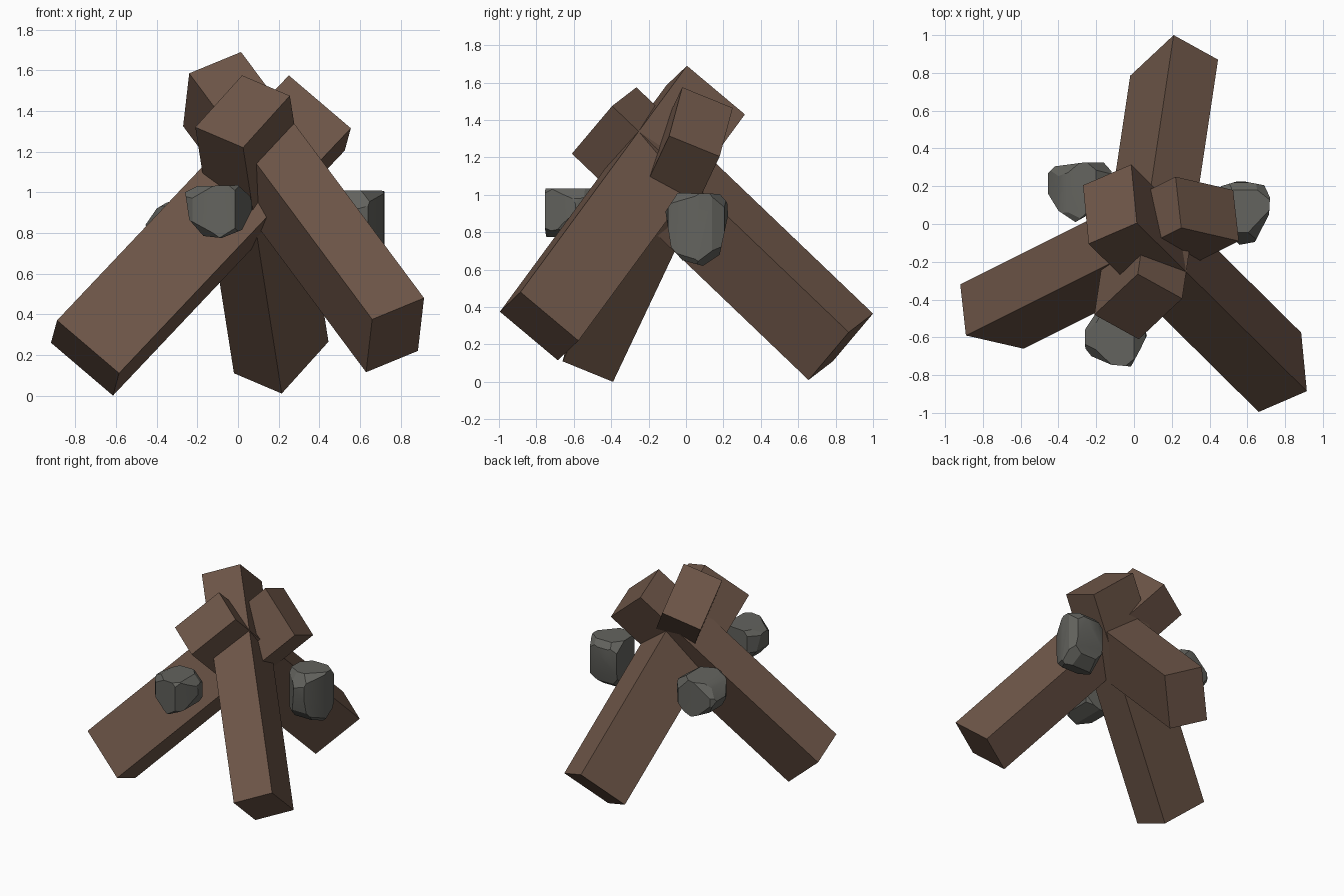
import bpy, bmesh, math, random
from mathutils import Vector

if "Cube" in bpy.data.objects:
    bpy.data.objects.remove(bpy.data.objects["Cube"])

random.seed(4)


def material(name, color):
    m = bpy.data.materials.new(name)
    m.diffuse_color = (*color, 1)
    m.use_nodes = True
    m.node_tree.nodes["Principled BSDF"].inputs["Base Color"].default_value = m.diffuse_color
    return m


WOOD = material("dark_brown_wood", (0.155, 0.093, 0.065))
STONE = material("grey_stone", (0.125, 0.125, 0.112))


def finish(name, bm, mat):
    bmesh.ops.recalc_face_normals(bm, faces=bm.faces[:])
    me = bpy.data.meshes.new(name)
    bm.to_mesh(me)
    bm.free()
    me.materials.append(mat)
    ob = bpy.data.objects.new(name, me)
    bpy.context.collection.objects.link(ob)
    return ob


def beam(name, a, b, c, run):
    """Square-cut beam: three corners of the foot end, and the run to the top end."""
    a, b, c, run = map(Vector, (a, b, c, run))
    foot = [a, b, c, a + c - b]
    bm = bmesh.new()
    vs = [bm.verts.new(p) for p in foot]
    end = bm.faces.new(vs)
    new = bmesh.ops.extrude_face_region(bm, geom=[end], use_keep_orig=True)["geom"]
    bmesh.ops.translate(bm, vec=run, verts=[g for g in new if isinstance(g, bmesh.types.BMVert)])
    finish(name, bm, WOOD)


# three crossed beams
beam("left_beam", (-0.92, -0.32, 0.26), (-0.89, -0.59, 0.37), (-0.585, -0.66, 0.11), (1.14, 0.57, 1.205))
beam("right_beam", (0.66, -0.995, 0.375), (0.915, -0.885, 0.48), (0.885, -0.575, 0.22), (-0.90, 0.89, 1.21))
beam("back_beam", (-0.02, 0.785, 0.11), (0.21, 1.0, 0.365), (0.445, 0.87, 0.265), (-0.19, -1.265, 1.21))


def cut(bm, point, normal):
    bmesh.ops.bisect_plane(bm, geom=bm.verts[:] + bm.edges[:] + bm.faces[:], dist=1e-5,
                           plane_co=point, plane_no=normal, clear_outer=True)
    rim = [e for e in bm.edges if e.is_boundary]
    if rim:
        bmesh.ops.holes_fill(bm, edges=rim, sides=0)


def rock(name, center, outlines):
    """Block chipped down to the given outlines, then chipped at its corners."""
    center = Vector(center)
    bm = bmesh.new()
    bmesh.ops.create_cube(bm, size=0.8)
    bmesh.ops.translate(bm, vec=center, verts=bm.verts[:])
    for (i, j), pts in outlines:
        for p, q in zip(pts, pts[1:] + pts[:1]):
            co, n = center.copy(), Vector((0, 0, 0))
            co[i], co[j] = p
            n[i], n[j] = q[1] - p[1], p[0] - q[0]
            n.normalize()
            if n.dot(co - center) < 0:
                n = -n
            cut(bm, co, n)
    for k in range(8):
        n = Vector([(1 if k >> a & 1 else -1) * random.uniform(0.6, 1.2) for a in range(3)]).normalized()
        reach = max(n.dot(v.co - center) for v in bm.verts)
        cut(bm, center + n * reach * random.uniform(0.84, 0.93), n)
    bmesh.ops.remove_doubles(bm, verts=bm.verts[:], dist=0.006)
    ob = finish(name, bm, STONE)
    # slightly worn edges
    bpy.ops.object.select_all(action='DESELECT')
    bpy.context.view_layer.objects.active = ob
    ob.select_set(True)
    bpy.ops.object.shade_smooth_by_angle(angle=math.radians(25))


# three rocks wedged between the beams
rock("front_rock", (-0.09, -0.62, 0.91), [
    ((0, 2), [(-.26, 1.0), (-.2, 1.03), (0, 1.035), (.06, .98), (.075, .925),
              (.02, .815), (-.08, .775), (-.17, .785), (-.24, .865)]),
    ((0, 1), [(-.265, -.65), (-.225, -.70), (-.12, -.745), (-.01, -.755), (.035, -.66),
              (.07, -.595), (.03, -.48), (-.2, -.47), (-.26, -.56)])])
rock("right_rock", (0.59, 0.06, 0.82), [
    ((1, 2), [(-.11, .91), (-.045, 1.01), (.18, 1.005), (.22, .96), (.225, .89),
              (.18, .68), (.09, .62), (-.02, .65), (-.08, .72)]),
    ((0, 1), [(.46, .2), (.56, .23), (.69, .205), (.72, .14), (.715, .05),
              (.64, -.095), (.56, -.11), (.46, -.02)])])
rock("back_rock", (-0.28, 0.17, 0.84), [
    ((0, 1), [(-.455, .27), (-.42, .305), (-.27, .325), (-.16, .325), (-.12, .28),
              (-.10, .16), (-.24, .05), (-.31, .01), (-.4, .07), (-.455, .16)]),
    ((0, 2), [(-.455, .84), (-.4, .92), (-.35, .95), (-.2, .98), (-.11, .92),
              (-.13, .75), (-.27, .69), (-.4, .74)])])
